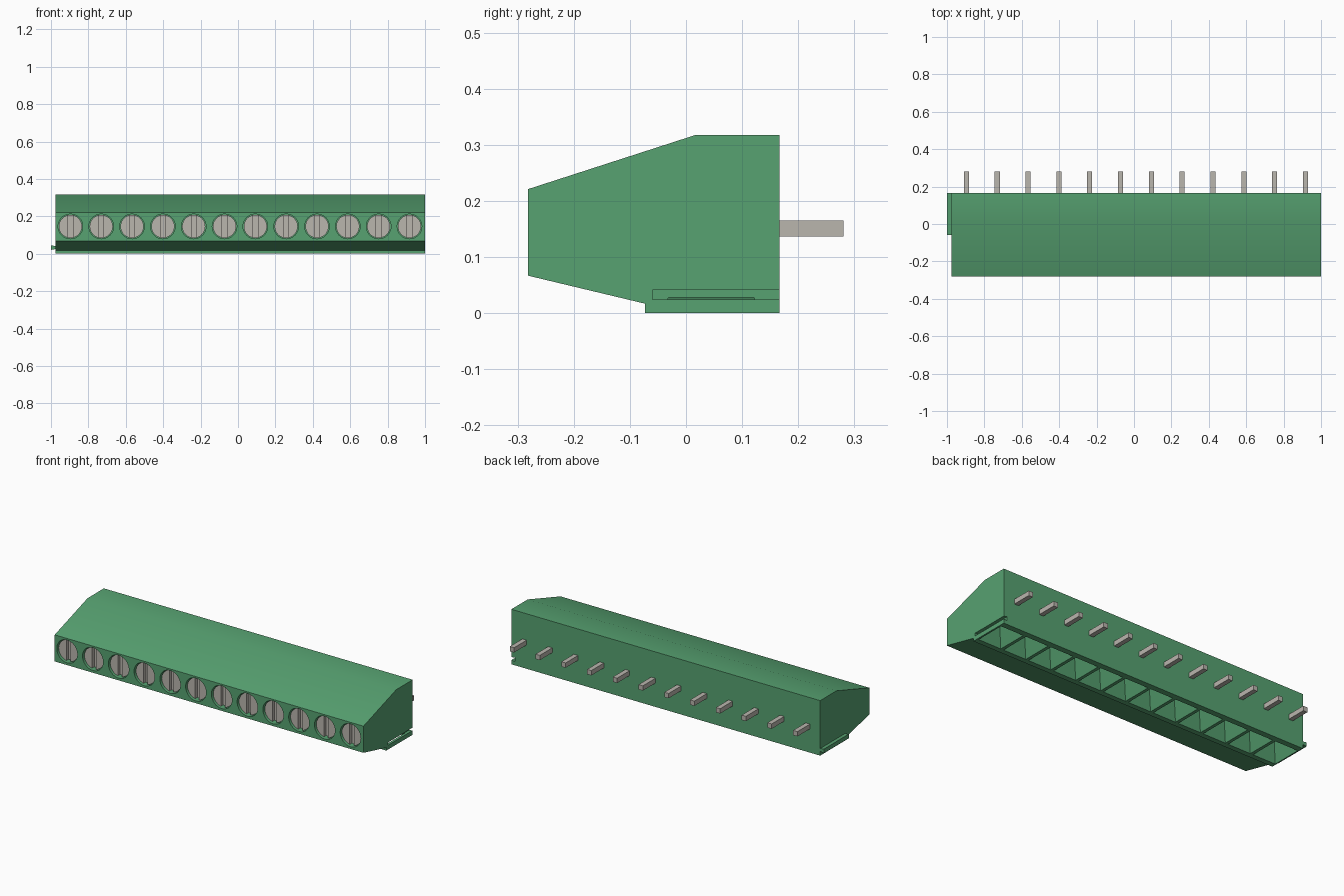
import bpy, bmesh, math
from mathutils import Matrix, Vector

if "Cube" in bpy.data.objects:
    bpy.data.objects.remove(bpy.data.objects["Cube"], do_unlink=True)

COUNT, PITCH, FIRST = 12, 0.1648, -0.896
X0, X1 = -0.975, 1.0
BACK, FRONT = 0.167, -0.282
SCREW_Z, PIN_Z = 0.146, 0.151
centres = [FIRST + PITCH * i for i in range(COUNT)]


def material(name, rgb):
    m = bpy.data.materials.new(name)
    m.use_nodes = True
    m.diffuse_color = (*rgb, 1)
    m.node_tree.nodes["Principled BSDF"].inputs["Base Color"].default_value = (*rgb, 1)
    return m


green = material("green plastic", (0.095, 0.36, 0.165))
metal = material("dull metal", (0.49, 0.465, 0.42))


def make(name, bm, mat):
    bmesh.ops.recalc_face_normals(bm, faces=bm.faces)
    me = bpy.data.meshes.new(name)
    bm.to_mesh(me)
    bm.free()
    me.materials.append(mat)
    ob = bpy.data.objects.new(name, me)
    bpy.context.collection.objects.link(ob)
    return ob


def loft(bm, a, b):
    """Closed solid between two matching loops of points."""
    va, vb = [bm.verts.new(p) for p in a], [bm.verts.new(p) for p in b]
    n = len(va)
    bm.faces.new(va)
    bm.faces.new(vb[::-1])
    for i in range(n):
        bm.faces.new((va[i], vb[i], vb[(i + 1) % n], va[(i + 1) % n]))


def box(bm, x0, x1, y0, y1, z0, z1):
    ring = [(x0, y0), (x1, y0), (x1, y1), (x0, y1)]
    loft(bm, [(x, y, z0) for x, y in ring], [(x, y, z1) for x, y in ring])


def cylinder(bm, x, z, r, y0, y1, seg=32):
    ring = [(x + r * math.cos(2 * math.pi * i / seg), z + r * math.sin(2 * math.pi * i / seg))
            for i in range(seg)]
    loft(bm, [(u, y0, v) for u, v in ring], [(u, y1, v) for u, v in ring])


def cut(target, bm):
    """Subtract a temporary solid from the target."""
    cutter = make("cutter", bm, target.data.materials[0])
    cutter.hide_render = True
    mod = target.modifiers.new("cut", 'BOOLEAN')
    mod.operation, mod.solver, mod.object = 'DIFFERENCE', 'EXACT', cutter
    bpy.ops.object.select_all(action='DESELECT')
    bpy.context.view_layer.objects.active = target
    target.select_set(True)
    bpy.ops.object.modifier_apply(modifier=mod.name)
    bpy.data.objects.remove(cutter, do_unlink=True)


def smooth(ob):
    bpy.ops.object.select_all(action='DESELECT')
    bpy.context.view_layer.objects.active = ob
    ob.select_set(True)
    bpy.ops.object.shade_smooth_by_angle(angle=math.radians(30))


# Dovetail section shared by the tongue and the groove
def dovetail(bm, x_neck, x_tip, y0, y1):
    ring = [(x_neck, 0.025), (x_tip, 0.021), (x_tip, 0.045), (x_neck, 0.041)]
    loft(bm, [(x, y0, z) for x, z in ring], [(x, y1, z) for x, z in ring])


# Housing: side profile extruded along the row
profile = [(FRONT, 0.067), (FRONT, 0.221), (0.018, 0.318), (BACK, 0.318),
           (BACK, 0), (-0.073, 0), (-0.073, 0.017)]
bm = bmesh.new()
loft(bm, [(X0, y, z) for y, z in profile], [(X1, y, z) for y, z in profile])
housing = make("housing", bm, green)

# Round screw wells in the front
bm = bmesh.new()
for x in centres:
    cylinder(bm, x, SCREW_Z, 0.066, FRONT - 0.05, FRONT + 0.05)
cut(housing, bm)

# Tapered wire entries in the underside
bm = bmesh.new()
for x in centres:
    def ring(hx, y0, y1, z):
        return [(x - hx, y0, z), (x + hx, y0, z), (x + hx, y1, z), (x - hx, y1, z)]
    loft(bm, ring(0.0775, -0.0475, 0.1375, -0.01), ring(0.03, 0.0, 0.09, 0.10))
cut(housing, bm)

# Interlocking groove on one end and tongue on the other
bm = bmesh.new()
dovetail(bm, X1 + 0.001, X1 - 0.022, -0.06, BACK + 0.01)
cut(housing, bm)
bm = bmesh.new()
dovetail(bm, X0, -1.0, -0.06, BACK)
make("end_tongue", bm, green)

# Slotted screws
bm = bmesh.new()
for x in centres:
    cylinder(bm, x, SCREW_Z, 0.062, FRONT + 0.012, FRONT + 0.05)
screws = make("screws", bm, metal)
bm = bmesh.new()
for x in centres:
    box(bm, x - 0.013, x + 0.013, FRONT - 0.02, FRONT + 0.032, SCREW_Z - 0.08, SCREW_Z + 0.08)
cut(screws, bm)
smooth(housing)
smooth(screws)

# Solder pins out of the back
bm = bmesh.new()
for x in centres:
    box(bm, x - 0.0135, x + 0.0135, BACK - 0.005, 0.281, PIN_Z - 0.014, PIN_Z + 0.014)
make("solder_pins", bm, metal)
